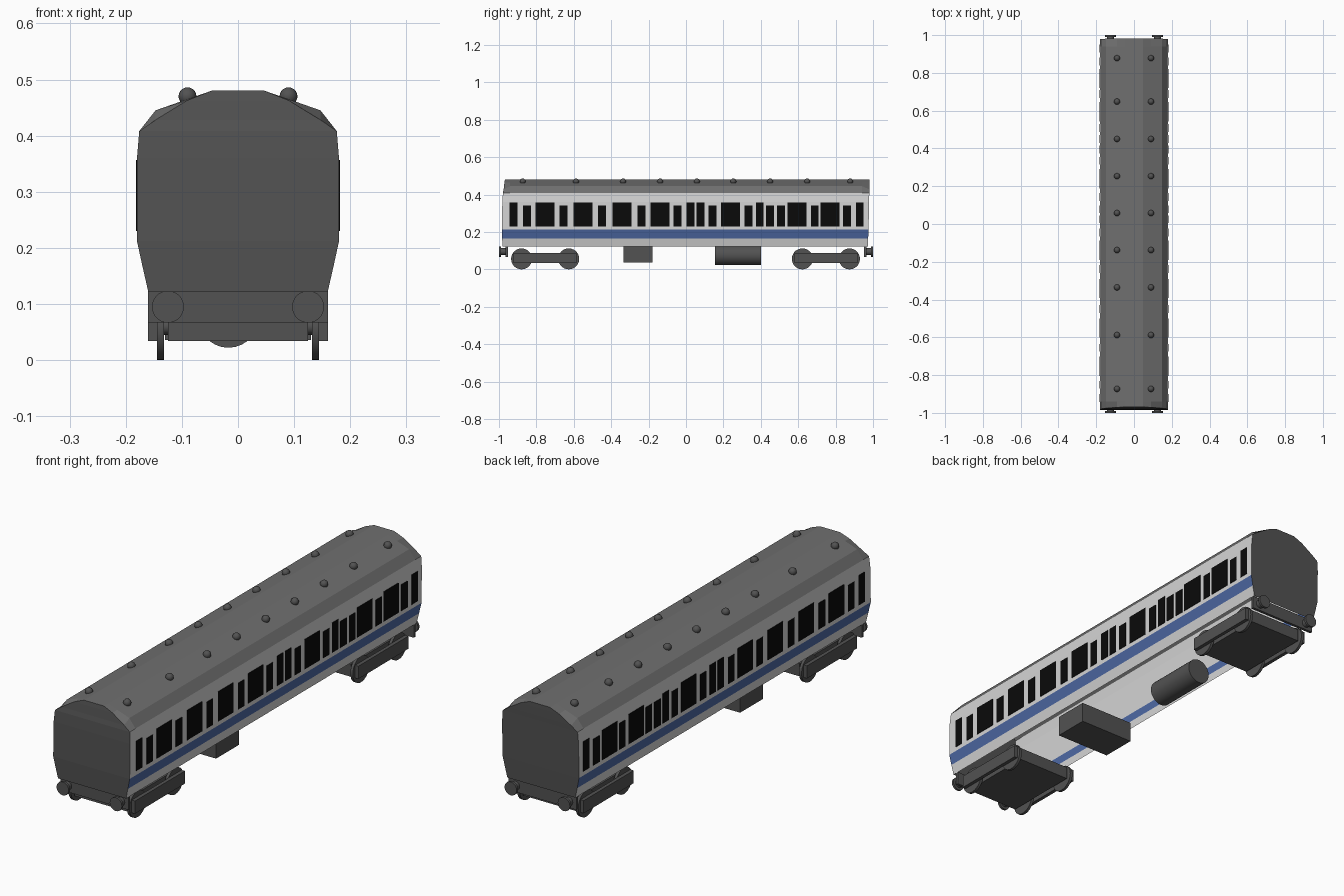
import bpy, bmesh, math
from mathutils import Matrix, Vector

if "Cube" in bpy.data.objects:
    bpy.data.objects.remove(bpy.data.objects["Cube"])


def material(name, r, g, b):
    m = bpy.data.materials.new(name)
    m.diffuse_color = (r, g, b, 1)
    m.use_nodes = True
    m.node_tree.nodes["Principled BSDF"].inputs["Base Color"].default_value = m.diffuse_color
    return m


WALL = material("light_grey_wall", 0.66, 0.66, 0.66)
BLUE = material("blue_stripe", 0.075, 0.14, 0.37)
ROOF = material("mid_grey_roof", 0.16, 0.16, 0.16)
DARK = material("dark_grey_metal", 0.085, 0.085, 0.085)
BLACK = material("black_window", 0.003, 0.003, 0.003)


def finish(bm, name, *mats, smooth=False):
    me = bpy.data.meshes.new(name)
    bm.to_mesh(me)
    bm.free()
    ob = bpy.data.objects.new(name, me)
    bpy.context.collection.objects.link(ob)
    for m in mats:
        me.materials.append(m)
    if smooth:
        bpy.ops.object.select_all(action='DESELECT')
        ob.select_set(True)
        bpy.context.view_layer.objects.active = ob
        bpy.ops.object.shade_smooth_by_angle(angle=math.radians(40))
    return ob


def add_box(bm, x0, x1, y0, y1, z0, z1):
    mid = Vector((x0 + x1, y0 + y1, z0 + z1)) / 2
    size = Matrix.Diagonal((abs(x1 - x0), abs(y1 - y0), abs(z1 - z0), 1))
    bmesh.ops.create_cube(bm, size=1, matrix=Matrix.Translation(mid) @ size)


def add_cyl(bm, axis, centre, r, depth, r2=None, seg=28):
    rot = Matrix.Rotation(math.pi / 2, 4, 'Y' if axis == 'x' else 'X')
    bmesh.ops.create_cone(bm, cap_ends=True, segments=seg, radius1=r, radius2=r2 or r,
                          depth=depth, matrix=Matrix.Translation(centre) @ rot)


# Body shell: half profile from sill to roof crown, open underneath.
# Each row: x, z, z at the end rings, front y, back y
ROWS = [
    (0.160, 0.122, 0.122, -0.981, 0.972),
    (0.170, 0.166, 0.166, -0.983, 0.974),
    (0.180, 0.212, 0.212, -0.985, 0.976),
    (0.180, 0.360, 0.360, -0.982, 0.979),
    (0.176, 0.408, 0.408, -0.979, 0.980),
    (0.147, 0.445, 0.428, -0.975, 0.981),
    (0.090, 0.465, 0.463, -0.971, 0.982),
    (0.047, 0.480, 0.480, -0.968, 0.982),
]
bm = bmesh.new()
rings = []
for end in (0, 1, 2, 3):
    half = []
    for x, z, ze, yf, yb in ROWS:
        y = (yf, -0.94, 0.94, yb)[end]
        half.append((x, y, ze if end in (0, 3) else z))
    pts = half + [(-x, y, z) for x, y, z in reversed(half)]
    rings.append([bm.verts.new(p) for p in pts])
n = len(rings[0])
for a, b in zip(rings, rings[1:]):
    for i in range(n - 1):
        f = bm.faces.new((a[i], b[i], b[i + 1], a[i + 1]))
        row = min(i, n - 2 - i)
        f.material_index = 1 if row == 1 else 0 if row < 4 else 2
for ring in (rings[0], rings[-1]):
    for i in range(len(ROWS) - 1):
        q = [ring[i], ring[i + 1], ring[n - 2 - i], ring[n - 1 - i]]
        bm.faces.new(q).material_index = 3
bmesh.ops.recalc_face_normals(bm, faces=bm.faces)
finish(bm, "coach_body", WALL, BLUE, ROOF, DARK)

# Windows: centres along the side, tall wide / tall narrow / short narrow
TALL_WIDE = [-0.753, -0.550, -0.342, -0.139, 0.239, 0.594, 0.770]
TALL = [-0.922, 0.025, 0.078, 0.394, 0.929]
SHORT = [-0.851, -0.655, -0.449, -0.238, -0.045, 0.142, 0.335, 0.450, 0.508, 0.688, 0.860]
bm = bmesh.new()
for centres, half, top in ((TALL_WIDE, 0.051, 0.357), (TALL, 0.021, 0.357), (SHORT, 0.021, 0.342)):
    for y in centres:
        for s in (-1, 1):
            add_box(bm, s * 0.1802, s * 0.182, y - half, y + half, 0.230, top)
finish(bm, "windows", BLACK)

# Roof vents in two rows
bm = bmesh.new()
for y in (-0.873, -0.588, -0.336, -0.138, 0.058, 0.253, 0.45, 0.648, 0.878):
    for s in (-1, 1):
        bmesh.ops.create_uvsphere(bm, u_segments=16, v_segments=10, radius=0.016,
                                  matrix=Matrix.Translation((s * 0.09, y, 0.470)))
finish(bm, "roof_vents", DARK, smooth=True)

# Buffer beams and buffers at both ends
for end, s in (("front", -1), ("back", 1)):
    bm = bmesh.new()
    add_box(bm, -0.16, 0.16, s * 0.953, s * 0.965, 0.067, 0.123)
    finish(bm, end + "_buffer_beam", DARK)
    bm = bmesh.new()
    for x in (-0.125, 0.125):
        add_cyl(bm, 'y', (x, s * 0.995, 0.095), 0.0285, 0.010)
        add_cyl(bm, 'y', (x, s * 0.977, 0.095), 0.018, 0.030)
    finish(bm, end + "_buffers", DARK, smooth=True)

# Bogies: centre block, two side frames and four wheels each
for end, y in (("front", -0.753), ("back", 0.748)):
    bm = bmesh.new()
    add_box(bm, -0.125, 0.125, y - 0.168, y + 0.168, 0.034, 0.088)
    for s in (-1, 1):
        add_box(bm, s * 0.1445, s * 0.16, y - 0.168, y + 0.168, 0.034, 0.088)
    finish(bm, end + "_bogie_frame", DARK)
    bm = bmesh.new()
    for s in (-1, 1):
        for d in (-0.126, 0.126):
            add_cyl(bm, 'x', (s * 0.138, y + d, 0.056), 0.056, 0.012)
            # axle through the wheel into both frames
            add_cyl(bm, 'x', (s * 0.135, y + d, 0.06), 0.015, 0.03, seg=12)
    finish(bm, end + "_wheels", DARK, smooth=True)

# Equipment hung below the floor
bm = bmesh.new()
add_box(bm, -0.13, 0.13, -0.333, -0.178, 0.036, 0.124)
finish(bm, "equipment_box", DARK)
bm = bmesh.new()
add_cyl(bm, 'y', (-0.017, 0.277, 0.076), 0.054, 0.246)
finish(bm, "air_tank", DARK, smooth=True)
